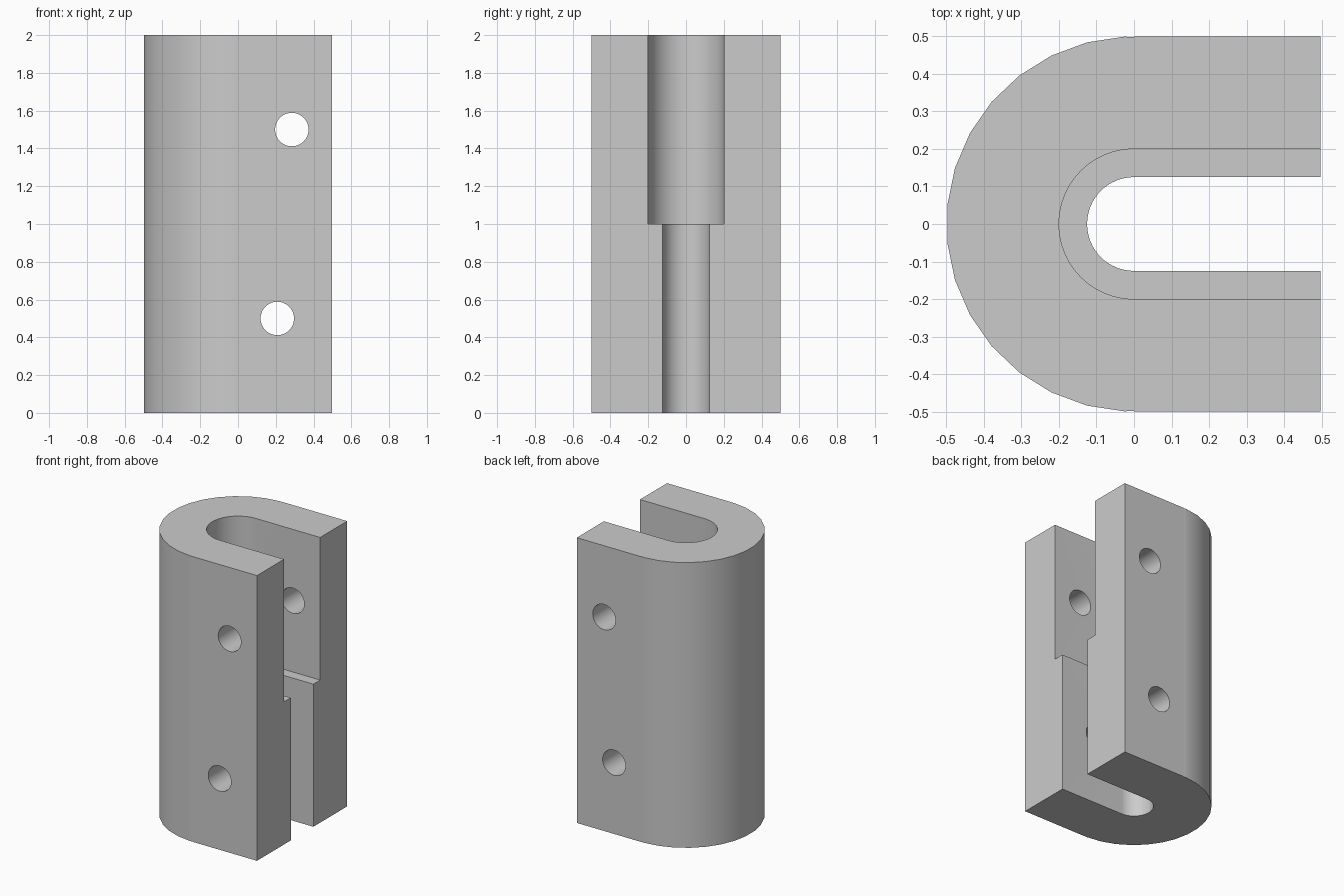
import bpy
import bmesh
from math import cos, sin, pi, radians

cube = bpy.data.objects.get("Cube")
if cube:
    bpy.data.objects.remove(cube, do_unlink=True)

HALF_X = 0.497
HEIGHT = 2.0

grey = bpy.data.materials.new("plain grey")
grey.use_nodes = True
colour = (0.6, 0.6, 0.6, 1.0)
grey.diffuse_color = colour
grey.node_tree.nodes["Principled BSDF"].inputs["Base Color"].default_value = colour


def prism(name, outline, z0, z1):
    """Extrude an x-y outline from z0 up to z1."""
    bm = bmesh.new()
    base = bm.faces.new([bm.verts.new((x, y, z0)) for x, y in outline])
    top = bmesh.ops.extrude_face_region(bm, geom=[base])["geom"]
    verts = [v for v in top if isinstance(v, bmesh.types.BMVert)]
    bmesh.ops.translate(bm, verts=verts, vec=(0, 0, z1 - z0))
    bmesh.ops.recalc_face_normals(bm, faces=bm.faces)
    mesh = bpy.data.meshes.new(name)
    bm.to_mesh(mesh)
    bm.free()
    mesh.materials.append(grey)
    obj = bpy.data.objects.new(name, mesh)
    bpy.context.collection.objects.link(obj)
    return obj


def slot_outline(radius, length, steps=32):
    """Half circle around the origin, opening towards +x."""
    arc = [pi / 2 + pi * i / steps for i in range(steps + 1)]
    return ([(radius * cos(a), radius * sin(a)) for a in arc]
            + [(length, -radius), (length, radius)])


def cut(body, cutter):
    mod = body.modifiers.new(cutter.name, 'BOOLEAN')
    mod.operation = 'DIFFERENCE'
    mod.solver = 'EXACT'
    mod.object = cutter
    bpy.context.view_layer.objects.active = body
    bpy.ops.object.modifier_apply(modifier=mod.name)
    bpy.data.objects.remove(cutter, do_unlink=True)


# Body: coarse rounded back joined to a straight block
SIDES = 31
R = 0.5
arc = [2 * pi * k / SIDES for k in range(8, 24)]
round_back = [(R * cos(a), R * sin(a)) for a in arc]
notch = 0.498
outline = ([(HALF_X, R), (0, R), (0, notch)] + round_back
           + [(0, -notch), (0, -R), (HALF_X, -R)])
body = prism("slotted_body", outline, 0, HEIGHT)

# Stepped slot: narrow below, wide above
cut(body, prism("narrow_slot", slot_outline(0.125, 1), -0.5, 1.5))
cut(body, prism("wide_slot", slot_outline(0.2, 1), 1, 2.5))

# Cross holes through both arms
for x, z in ((0.285, 1.5), (0.208, 0.5)):
    bpy.ops.mesh.primitive_cylinder_add(vertices=48, radius=0.0885, depth=2,
                                        location=(x, 0, z),
                                        rotation=(pi / 2, 0, 0))
    drill = bpy.context.object
    drill.name = "cross_hole"
    drill.data.materials.append(grey)
    cut(body, drill)

bpy.ops.object.select_all(action='DESELECT')
body.select_set(True)
bpy.context.view_layer.objects.active = body
bpy.ops.object.shade_smooth_by_angle(angle=radians(30))
